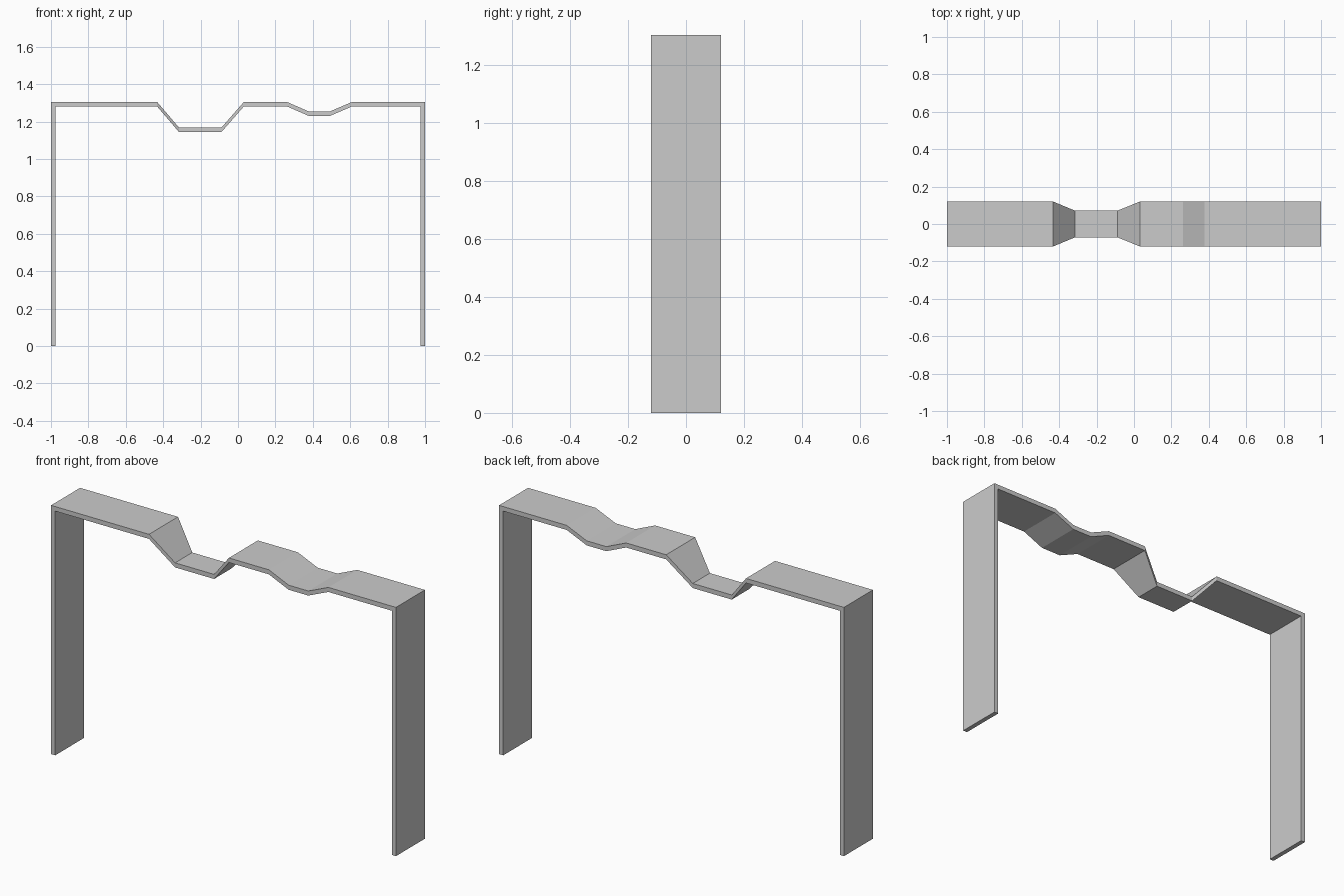
import bpy, bmesh

if "Cube" in bpy.data.objects:
    bpy.data.objects.remove(bpy.data.objects["Cube"])

T = 0.024      # sheet thickness
H = 1.304      # overall height
W = 0.12       # half depth


def loft(name, stations):
    """Slab through stations of (x, top z, bottom z, half depth)."""
    bm = bmesh.new()
    rings = []
    for x, top, bottom, w in stations:
        corners = [(x, -w, bottom), (x, w, bottom), (x, w, top), (x, -w, top)]
        rings.append([bm.verts.new(c) for c in corners])
    for a, b in zip(rings, rings[1:]):
        for i in range(4):
            j = (i + 1) % 4
            bm.faces.new((a[i], a[j], b[j], b[i]))
    bm.faces.new(rings[0])
    bm.faces.new(rings[-1])
    bmesh.ops.recalc_face_normals(bm, faces=bm.faces)
    mesh = bpy.data.meshes.new(name)
    bm.to_mesh(mesh)
    bm.free()
    obj = bpy.data.objects.new(name, mesh)
    bpy.context.collection.objects.link(obj)
    return obj


# Top sheet: a deep narrowed dip and a shallow full-depth dip
profile = [(-1 + T, H, W), (-0.432, H, W), (-0.315, 1.167, 0.071), (-0.089, 1.167, 0.071),
           (0.031, H, W), (0.263, H, W), (0.378, 1.254, W), (0.492, 1.254, W),
           (0.608, H, W), (1 - T, H, W)]
loft("top_sheet", [(x, z, z - T, w) for x, z, w in profile])

# Upright side panels
for name, x in (("left_leg", -1), ("right_leg", 1 - T)):
    loft(name, [(x, H, 0, W), (x + T, H, 0, W)])
